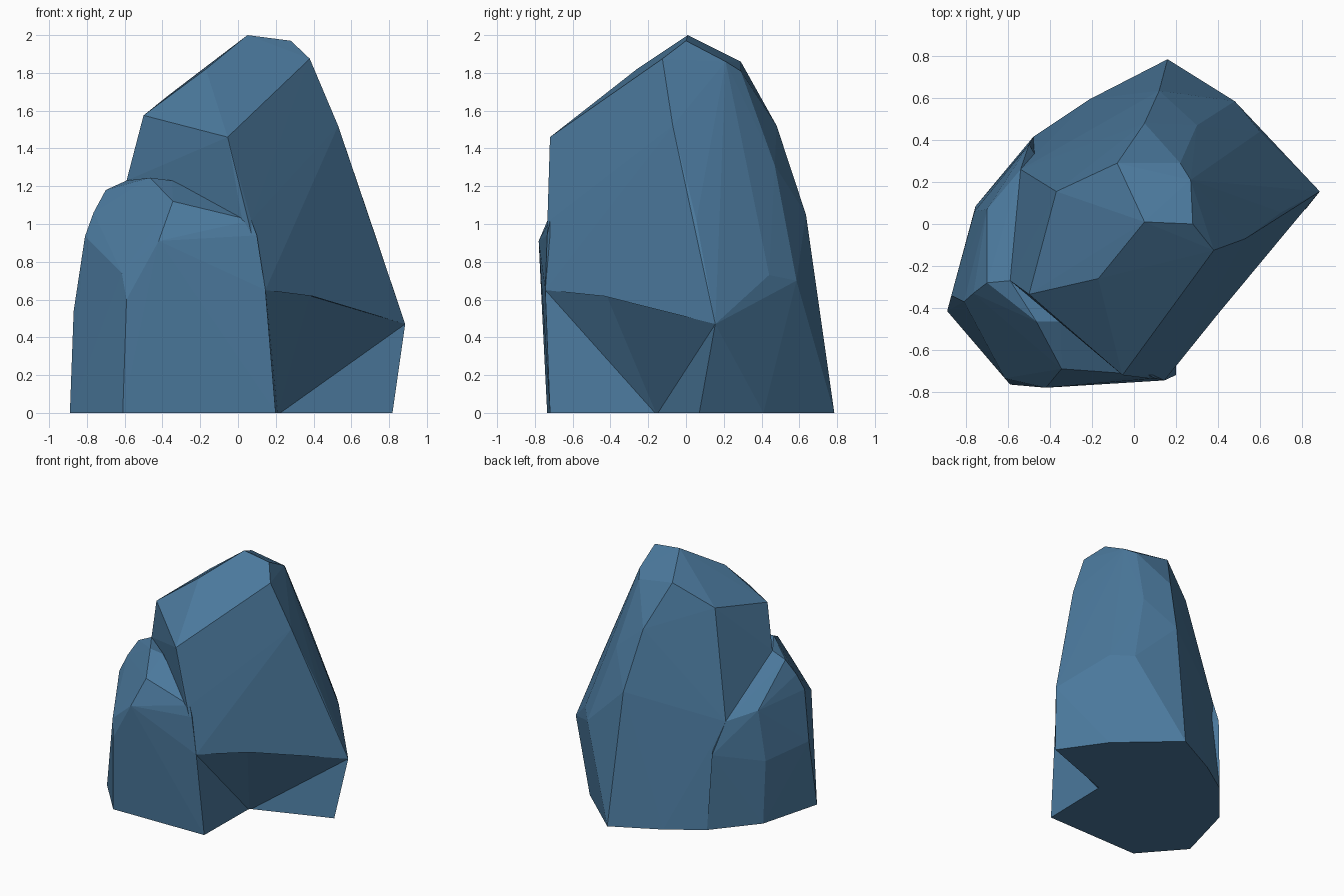
import bpy
import bmesh

# One flat blue stone colour
stone = bpy.data.materials.new("blue stone")
stone.diffuse_color = (0.07, 0.19, 0.335, 1.0)


def hull(name, points):
    """Faceted convex stone spanned by a few corner points."""
    bm = bmesh.new()
    for p in points:
        bm.verts.new(p)
    res = bmesh.ops.convex_hull(bm, input=bm.verts)
    inner = {g for g in res["geom_interior"] + res["geom_unused"]
             if isinstance(g, bmesh.types.BMVert)}
    bmesh.ops.delete(bm, geom=list(inner), context='VERTS')
    bmesh.ops.recalc_face_normals(bm, faces=bm.faces)
    mesh = bpy.data.meshes.new(name)
    bm.to_mesh(mesh)
    bm.free()
    mesh.materials.append(stone)
    obj = bpy.data.objects.new(name, mesh)
    bpy.context.collection.objects.link(obj)
    return obj


def combine(target, other, operation):
    """Apply a boolean and discard the helper."""
    mod = target.modifiers.new(operation.lower(), 'BOOLEAN')
    mod.operation = operation
    mod.solver = 'EXACT'
    mod.object = other
    bpy.context.view_layer.objects.active = target
    bpy.ops.object.modifier_apply(modifier=mod.name)
    bpy.data.objects.remove(other)


# Tall leaning crag: summit, shoulders, side edges, base
crag = hull("rock", [
    (0.05, 0.01, 2.0), (0.28, 0.0, 1.97), (0.38, -0.125, 1.875),
    (0.27, 0.21, 1.86), (0.22, 0.29, 1.81), (-0.08, 0.29, 1.86),
    (-0.37, 0.155, 1.68), (-0.17, -0.26, 1.82),
    (-0.5, -0.335, 1.575), (-0.055, -0.72, 1.46),
    (0.53, -0.07, 1.52), (0.7, 0.055, 1.02), (0.885, 0.155, 0.47),
    (0.3, 0.47, 1.31), (0.48, 0.585, 0.7), (0.6, 0.44, 0.73),
    (0.05, 0.48, 1.52), (0.12, 0.635, 1.05),
    (-0.59, -0.27, 1.23), (-0.54, 0.26, 0.84),
    (0.07, -0.72, 1.02), (0.145, -0.745, 0.65),
    (0.2, -0.72, 0), (0.82, 0.07, 0), (0.58, 0.41, 0), (0.45, 0.52, 0),
    (0.16, 0.785, 0), (-0.21, 0.595, 0), (-0.48, 0.415, 0),
])

# Lower boulder leaning on the front left
boulder = hull("front_boulder", [
    (-0.59, -0.27, 1.23), (-0.465, -0.465, 1.245), (-0.35, -0.465, 1.23),
    (-0.345, -0.69, 1.12), (-0.7, -0.28, 1.18), (-0.765, -0.33, 1.06),
    (-0.81, -0.37, 0.935), (-0.7, 0.07, 0.9), (-0.54, 0.26, 0.84),
    (-0.42, -0.78, 0.91), (-0.615, -0.735, 0.74), (-0.59, -0.765, 0.6),
    (-0.87, -0.34, 0.54), (-0.76, 0.06, 0.5), (-0.5, 0.38, 0.6),
    (0.07, -0.72, 1.02), (0.1, -0.735, 0.94), (0.145, -0.745, 0.65),
    (-0.89, -0.415, 0), (-0.61, -0.735, 0), (-0.35, -0.73, 0),
    (0.2, -0.72, 0), (-0.755, 0.085, 0), (-0.48, 0.415, 0),
])
combine(crag, boulder, 'UNION')

# Undercut notch at the front right
notch = hull("notch_cutter", [
    (0.145, -0.745, 0.65), (0.38, -0.42, 0.62), (0.54, -0.235, 0.525),
    (0.885, 0.155, 0.47), (0.2, -0.72, -0.01), (0.21, -0.155, -0.01),
    (0.82, 0.07, -0.01), (1.2, -1.0, 0.5), (1.2, -1.0, -0.1),
])
notch.hide_render = True
combine(crag, notch, 'DIFFERENCE')

# Merge slivers and keep every facet flat in the single colour
bm = bmesh.new()
bm.from_mesh(crag.data)
bmesh.ops.remove_doubles(bm, verts=bm.verts, dist=0.002)
for f in bm.faces:
    f.smooth = False
    f.material_index = 0
bm.to_mesh(crag.data)
bm.free()
